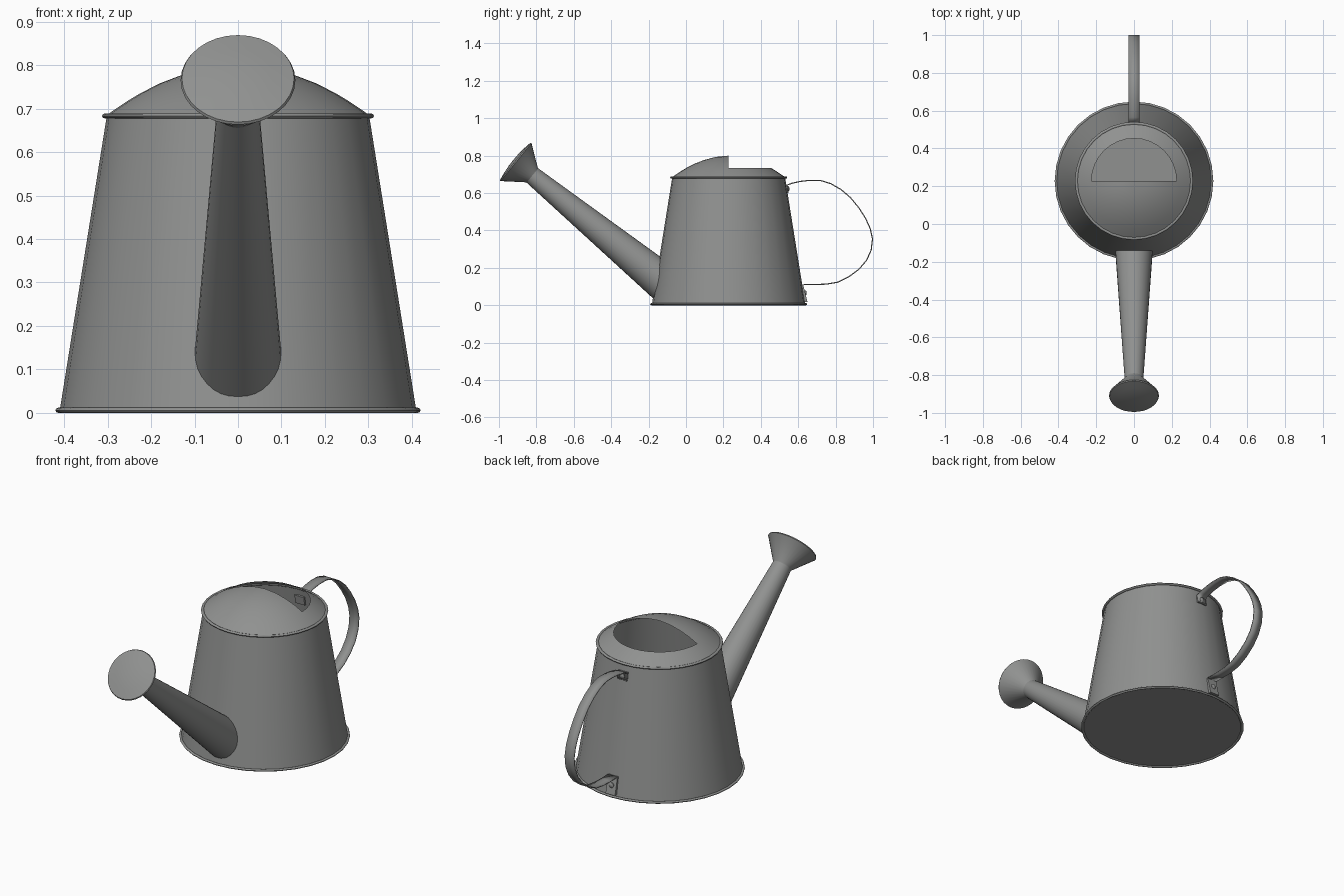
import bpy, bmesh, math
from mathutils import Vector, Matrix

if "Cube" in bpy.data.objects:
    bpy.data.objects.remove(bpy.data.objects["Cube"])

CY = 0.228            # body centre along y
SEG = 32

metal = bpy.data.materials.new("grey metal")
metal.diffuse_color = (0.28, 0.285, 0.28, 1)
metal.use_nodes = True
metal.node_tree.nodes["Principled BSDF"].inputs["Base Color"].default_value = metal.diffuse_color


def finish(name, bm, angle=35, normals=True):
    if normals:
        bmesh.ops.recalc_face_normals(bm, faces=bm.faces)
    me = bpy.data.meshes.new(name)
    bm.to_mesh(me)
    bm.free()
    me.materials.append(metal)
    me.shade_smooth()
    me.set_sharp_from_angle(angle=math.radians(angle))
    ob = bpy.data.objects.new(name, me)
    bpy.context.collection.objects.link(ob)
    return ob


def revolve(profile, matrix, seg=SEG, closed=False):
    """Spin (radius, height) points about local z."""
    bm = bmesh.new()
    rings = []
    for r, z in profile:
        if r == 0:
            rings.append([bm.verts.new((0, 0, z))] * seg)
        else:
            rings.append([bm.verts.new((r * math.cos(2 * math.pi * i / seg),
                                        r * math.sin(2 * math.pi * i / seg), z))
                          for i in range(seg)])
    pairs = list(zip(rings, rings[1:]))
    if closed:
        pairs.append((rings[-1], rings[0]))
    for a, b in pairs:
        for i in range(seg):
            j = (i + 1) % seg
            bm.faces.new(list(dict.fromkeys((a[i], a[j], b[j], b[i]))))
    bm.transform(matrix)
    return bm


def wall(z):
    return 0.41 - (0.41 - 0.302) * z / 0.68


def ring(name, r, z, w, h):
    prof = [(r + w * math.cos(k * math.pi / 4), z + h * math.sin(k * math.pi / 4)) for k in range(8)]
    finish(name, revolve(prof, centre, closed=True), 50)


centre = Matrix.Translation((0, CY, 0))

# Tapered body with floor
finish("body", revolve([(0, 0.006), (0.41, 0.006), (0.302, 0.682)], centre))
ring("base_rim", 0.413, 0.006, 0.007, 0.006)
ring("top_rim", 0.305, 0.683, 0.008, 0.006)

# Domed cover, upper part of the back half left open
bm = revolve([(0.302, 0.685), (0.285, 0.697), (0.255, 0.717), (0.225, 0.735), (0.18, 0.758),
              (0.13, 0.777), (0.07, 0.793), (0, 0.8)], centre)
hole = [f for f in bm.faces
        if f.calc_center_median().y > CY and f.calc_center_median().z > 0.735]
bmesh.ops.delete(bm, geom=hole, context='FACES')
finish("domed_cover", bm)

# Spout: tapered tube trimmed where it meets the body wall
tip, base = Vector((0, -0.825, 0.697)), Vector((0, -0.16, 0.155))
axis = (tip - base).normalized()
up = Vector((0, -axis.z, axis.y)) * -1
bm = bmesh.new()
lower, upper = [], []
for i in range(SEG):
    a = 2 * math.pi * i / SEG
    d = Vector((math.cos(a), 0, 0)) + up * math.sin(a)
    p, q = tip + d * 0.049, base + d * 0.098
    lo, hi = 0.5, 1.5
    for _ in range(30):
        m = (lo + hi) / 2
        v = p.lerp(q, m)
        if math.hypot(v.x, v.y - CY) < wall(v.z) - 0.004:
            hi = m
        else:
            lo = m
    lower.append(bm.verts.new(p.lerp(q, hi)))
    upper.append(bm.verts.new(p))
for i in range(SEG):
    j = (i + 1) % SEG
    bm.faces.new((lower[i], lower[j], upper[j], upper[i]))
finish("spout", bm)

# Flared sprinkler head
turn = Matrix.Translation(tip) @ axis.to_track_quat('Z', 'Y').to_matrix().to_4x4()
finish("sprinkler_head", revolve([(0.047, -0.012), (0.051, 0.0), (0.127, 0.103), (0.132, 0.108),
                                  (0.129, 0.114), (0.08, 0.122), (0.04, 0.126), (0, 0.127)], turn))

# Strap handle
path = [(0.545, 0.605), (0.54, 0.642), (0.565, 0.652), (0.61, 0.662), (0.66, 0.668), (0.72, 0.667),
        (0.775, 0.65), (0.83, 0.618), (0.88, 0.575), (0.925, 0.52), (0.96, 0.465), (0.985, 0.41),
        (0.997, 0.355), (0.99, 0.295), (0.965, 0.24), (0.925, 0.193), (0.87, 0.152),
        (0.81, 0.123), (0.75, 0.113), (0.69, 0.111), (0.628, 0.112)]
bm = bmesh.new()
rows = [[bm.verts.new((x, y, z)) for x in (-0.028, 0.028)] for y, z in path]
for a, b in zip(rows, rows[1:]):
    bm.faces.new((a[0], a[1], b[1], b[0]))
handle = finish("handle", bm, 40)
mod = handle.modifiers.new("thickness", 'SOLIDIFY')
mod.thickness = 0.006
mod.offset = 0

# Riveted brackets joining the handle to the wall
for name, z0, z1, out in (("upper_bracket", 0.6, 0.645, 0.006), ("lower_bracket", 0.018, 0.112, 0.014)):
    bm = bmesh.new()
    vs = []
    for z in (z0, z1):
        o = out if z == z0 else 0.006
        for dy in (-0.012, o):
            for x in (-0.028, 0.028):
                vs.append(bm.verts.new((x, CY + wall(z) + dy, z)))
    bmesh.ops.convex_hull(bm, input=vs)
    finish(name, bm)
    zm = (z0 + z1) / 2
    place = Matrix.Translation((0, CY + wall(zm) + (out + 0.006) / 2, zm)) @ Matrix.Rotation(-math.pi / 2, 4, 'X')
    finish(name + "_rivet", revolve([(0.014, -0.004), (0.014, 0.003), (0.008, 0.007), (0, 0.008)], place, 12))
